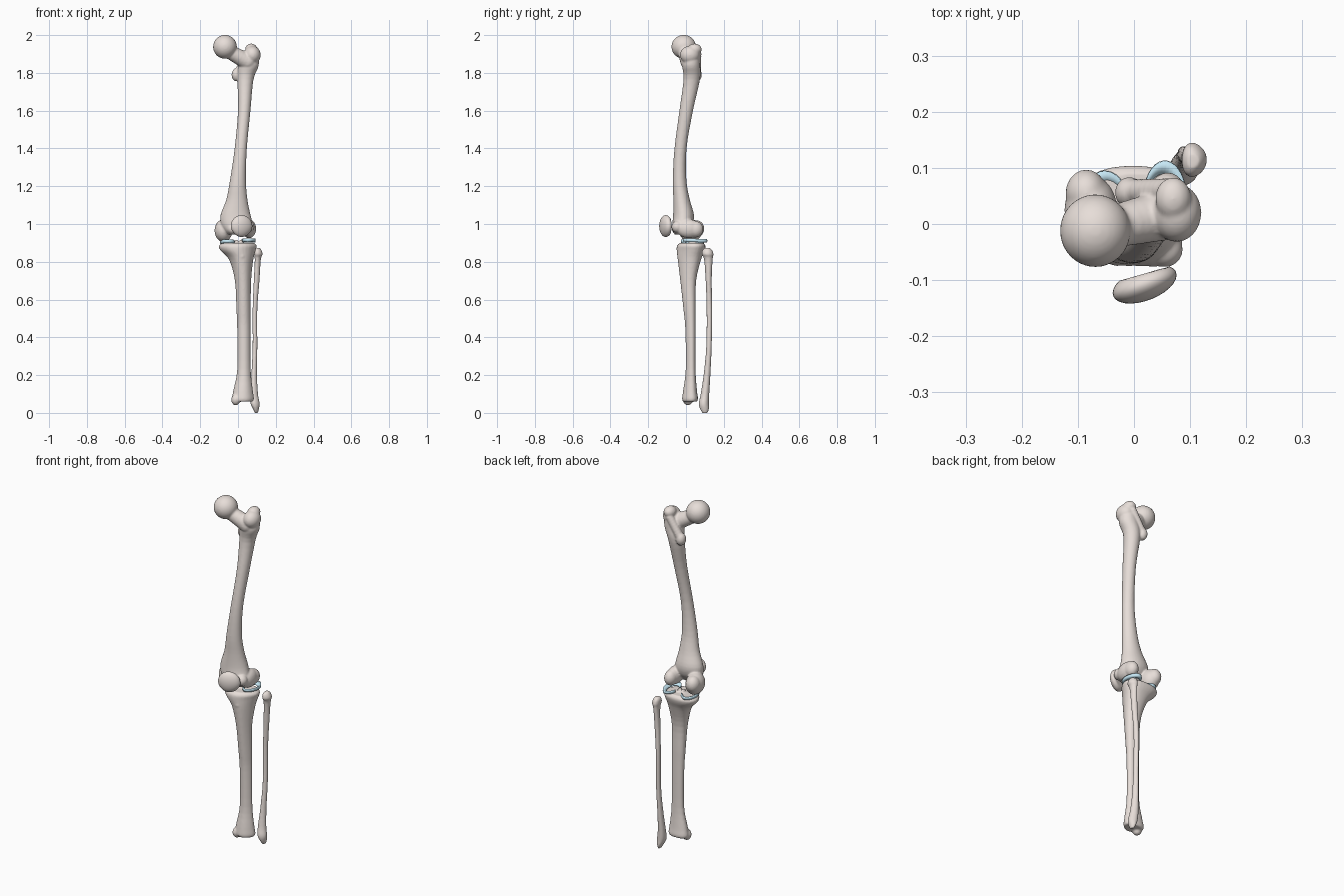
import bpy, bmesh
from math import sin, cos, pi, radians
from mathutils import Vector, Matrix

if "Cube" in bpy.data.objects:
    bpy.data.objects.remove(bpy.data.objects["Cube"])


def material(name, color):
    m = bpy.data.materials.new(name)
    m.diffuse_color = color
    m.use_nodes = True
    m.node_tree.nodes["Principled BSDF"].inputs["Base Color"].default_value = m.diffuse_color
    return m


BONE = material("bone", (0.80, 0.73, 0.69, 1))
CARTILAGE = material("cartilage", (0.58, 0.82, 0.93, 1))


def catmull(a, b, c, d, t):
    return [0.5 * (2*q + (r-p)*t + (2*p-5*q+4*r-s)*t*t + (3*q-p-3*r+s)*t**3)
            for p, q, r, s in zip(a, b, c, d)]


def loft(bm, sections, tri=0.0, phase=0.0, n=28, sub=4):
    """Skin rings given as (z, x0, x1, y0, y1); tri makes them triangular."""
    k = len(sections)
    rows = []
    for i in range(k - 1):
        q = [sections[min(max(j, 0), k-1)] for j in (i-1, i, i+1, i+2)]
        rows += [catmull(*q, s / sub) for s in range(sub)]
    rows.append(sections[-1])
    rings = []
    for z, x0, x1, y0, y1 in rows:
        ring = []
        for j in range(n):
            a = 2*pi*j/n
            f = 1 + tri*cos(3*(a-phase))
            ring.append(bm.verts.new(((x0+x1)/2 + f*cos(a)*(x1-x0)/2,
                                      (y0+y1)/2 + f*sin(a)*(y1-y0)/2, z)))
        rings.append(ring)
    for a, b in zip(rings, rings[1:]):
        for j in range(n):
            bm.faces.new((a[j], a[(j+1) % n], b[(j+1) % n], b[j]))
    bm.faces.new(rings[0])
    bm.faces.new(rings[-1])


def ball(bm, c, r):
    m = Matrix.Translation(c) @ Matrix.Diagonal((*r, 1))
    bmesh.ops.create_uvsphere(bm, u_segments=28, v_segments=18, radius=1, matrix=m)


def limb(bm, p, q, r0, r1, n=8):
    """Row of overlapping balls from p to q."""
    for i in range(n + 1):
        t = i / n
        ball(bm, Vector(p).lerp(Vector(q), t), [r0 + (r1-r0)*t] * 3)


def finish(bm, name, mat, voxel=None, smooth=4):
    bmesh.ops.recalc_face_normals(bm, faces=bm.faces)
    for f in bm.faces:
        f.smooth = True
    me = bpy.data.meshes.new(name)
    bm.to_mesh(me)
    bm.free()
    me.materials.append(mat)
    ob = bpy.data.objects.new(name, me)
    bpy.context.collection.objects.link(ob)
    if voxel:
        r = ob.modifiers.new("fuse", 'REMESH')
        r.mode = 'VOXEL'
        r.voxel_size = voxel
        r.use_smooth_shade = True
        s = ob.modifiers.new("soften", 'SMOOTH')
        s.factor = 0.5
        s.iterations = smooth
    return ob


# Thigh bone: shaft, head, neck, trochanters, condyles
bm = bmesh.new()
loft(bm, [(1.90, .035, .105, -.01, .07), (1.84, .002, .11, -.02, .075),
          (1.765, -.003, .082, -.013, .074), (1.6, 0, .066, -.035, .037),
          (1.4, -.018, .047, -.061, .003), (1.235, -.042, .042, -.07, .002),
          (1.13, -.062, .05, -.067, .02), (1.05, -.092, .066, -.068, .042),
          (1.0, -.09, .078, -.072, .035), (.965, -.07, .075, -.07, .01),
          (.945, -.05, .06, -.06, -.01)])
ball(bm, (-.069, -.012, 1.938), (.063, .065, .063))
limb(bm, (-.06, -.01, 1.92), (.05, .015, 1.86), .036, .045)
ball(bm, (.076, .02, 1.895), (.044, .052, .048))
ball(bm, (.07, .045, 1.925), (.032, .038, .03))
limb(bm, (.06, .06, 1.90), (-.003, .058, 1.80), .022, .022)
ball(bm, (-.008, .056, 1.79), (.026, .028, .035))
ball(bm, (-.077, .025, .965), (.047, .062, .06))
ball(bm, (-.085, .055, .975), (.037, .042, .045))
ball(bm, (.058, .015, .975), (.038, .065, .05))
ball(bm, (.06, .05, .972), (.034, .042, .043))
limb(bm, (-.03, -.045, .975), (.055, -.045, .985), .03, .032, 4)
finish(bm, "femur", BONE, .005)

# Shin bone: plateau, spines, front tuberosity, inner ankle knob
bm = bmesh.new()
loft(bm, [(.9, -.08, .085, -.03, .095), (.885, -.1, .098, -.043, .108),
          (.86, -.092, .092, -.045, .104), (.81, -.046, .08, -.04, .083),
          (.7, -.016, .069, -.028, .056), (.55, -.008, .067, -.012, .053),
          (.44, -.004, .066, -.002, .052), (.23, -.004, .067, .0, .052),
          (.12, -.024, .078, -.013, .06), (.075, -.032, .084, -.018, .066),
          (.06, -.025, .078, -.014, .06)], tri=.06, phase=-pi/2)
limb(bm, (.02, -.025, .83), (.025, -.012, .76), .022, .016, 5)
for x in (-.008, .016):
    ball(bm, (x, .035, .9), (.01, .018, .019))
ball(bm, (-.012, .01, .07), (.024, .026, .03))
finish(bm, "tibia", BONE, .005)

# Slim calf bone
bm = bmesh.new()
loft(bm, [(.873, .095, .115, .1, .125), (.862, .086, .123, .088, .138),
          (.84, .084, .129, .084, .145), (.81, .088, .12, .096, .141),
          (.7, .083, .113, .104, .136), (.55, .077, .102, .109, .139),
          (.35, .077, .102, .107, .136), (.2, .07, .1, .093, .129),
          (.1, .063, .105, .078, .123), (.05, .065, .113, .068, .121),
          (.02, .079, .11, .075, .121), (-.001, .09, .104, .088, .113)],
     tri=.05)
finish(bm, "fibula", BONE, .004, 3)

# Kneecap: domed front, flattened back, blunt lower point
bm = bmesh.new()
bmesh.ops.create_uvsphere(bm, u_segments=28, v_segments=18, radius=1)
for v in bm.verts:
    x, y, z = v.co
    w = 1 - .15*max(0, -z)**2
    y = y if y < 0 else min(y, .6)
    v.co = (.019 + .057*x*w, -.107 + .031*y + .016*x, .989 + .058*z)
finish(bm, "patella", BONE)


def meniscus(name, c, rx, ry, a0, a1, tilt):
    """C-shaped wedge, thick at the rim and thin inside."""
    bm = bmesh.new()
    n, rings = 28, []
    for i in range(n + 1):
        t = i / n
        a = radians(a0 + (a1-a0)*t)
        w = .3 + .7*sin(pi*t)**.5 if 0 < t < 1 else .3
        ring = []
        for s, h in ((1, -.009), (1.02, 0), (1, .009), (1 - .42*w, -.004), (1 - .42*w, -.008)):
            y = ry*s*sin(a)
            ring.append(bm.verts.new((c[0] + rx*s*cos(a), c[1] + y, c[2] + h + tilt*y)))
        rings.append(ring)
    for p, q in zip(rings, rings[1:]):
        for j in range(5):
            bm.faces.new((p[j], p[(j+1) % 5], q[(j+1) % 5], q[j]))
    bm.faces.new(rings[0])
    bm.faces.new(rings[-1])
    finish(bm, name, CARTILAGE)


# Knee cushions, open toward the middle of the joint
meniscus("lateral_meniscus", (.055, .048, .913), .038, .064, -145, 160, -.04)
meniscus("medial_meniscus", (-.052, .034, .904), .042, .06, 30, 320, -.08)
